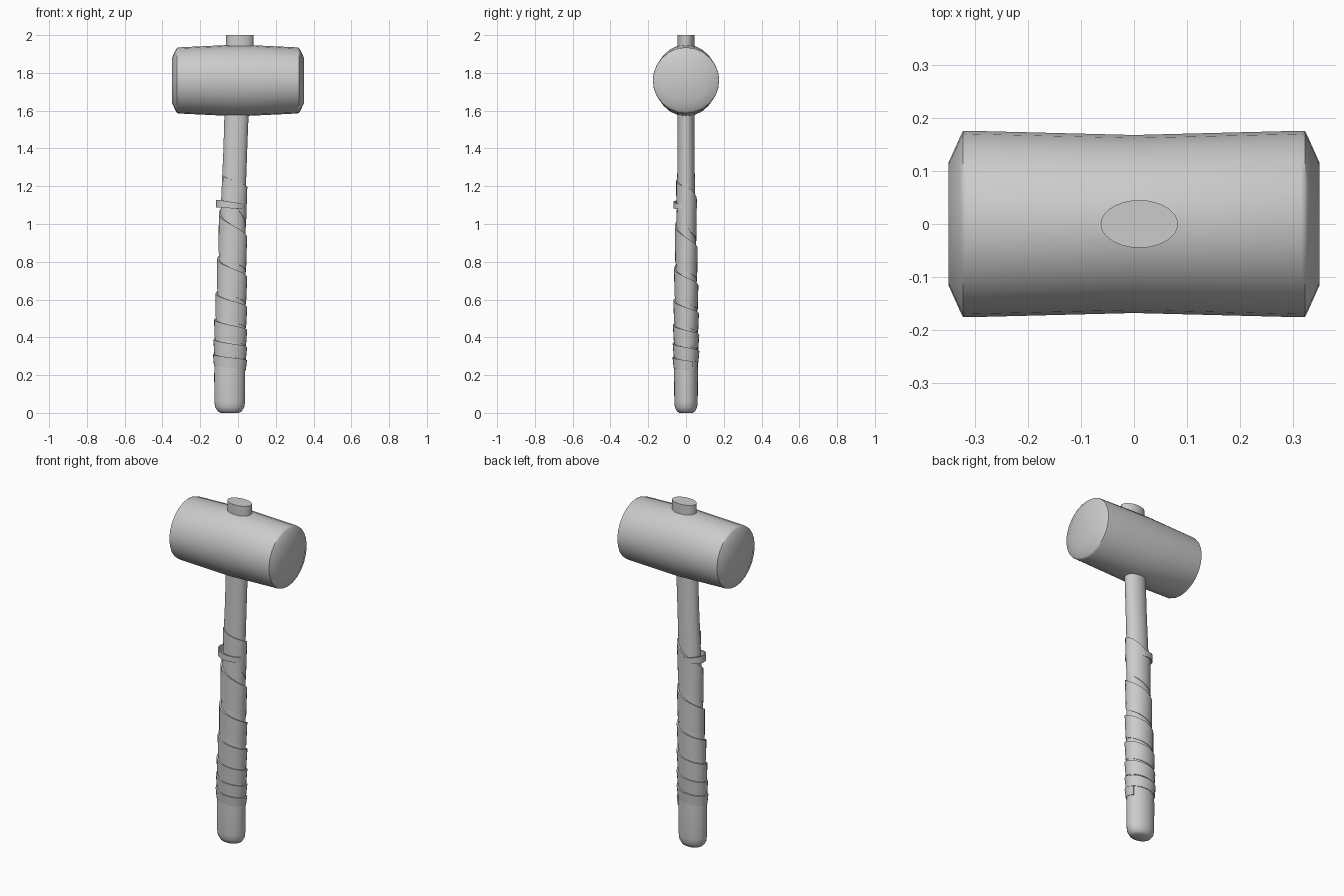
import bpy, bmesh, math

if "Cube" in bpy.data.objects:
    bpy.data.objects.remove(bpy.data.objects["Cube"])

HEAD_Z = 1.76
# handle sections: z, centre x, radius x, radius y
SECTIONS = [(0.0, -0.043, 0.048, 0.035), (0.008, -0.043, 0.063, 0.048),
            (0.03, -0.044, 0.077, 0.059), (0.06, -0.044, 0.081, 0.062),
            (0.2, -0.044, 0.082, 0.063), (0.45, -0.040, 0.080, 0.061),
            (0.7, -0.033, 0.073, 0.056), (0.95, -0.029, 0.068, 0.051),
            (1.2, -0.022, 0.064, 0.047), (1.4, -0.014, 0.063, 0.045),
            (1.58, -0.008, 0.064, 0.044), (1.8, 0.003, 0.069, 0.045),
            (1.94, 0.010, 0.073, 0.045), (2.0, 0.010, 0.073, 0.045)]


def make(name, rings, cap=True, closed_loop=False):
    """Skin a list of closed rings of points."""
    bm = bmesh.new()
    vs = [[bm.verts.new(p) for p in r] for r in rings]
    pairs = list(zip(vs, vs[1:])) + ([(vs[-1], vs[0])] if closed_loop else [])
    for a, b in pairs:
        n = len(a)
        for i in range(n):
            j = (i + 1) % n
            bm.faces.new((a[i], a[j], b[j], b[i]))
    if cap and not closed_loop:
        bm.faces.new(vs[0])
        bm.faces.new(vs[-1])
    bmesh.ops.recalc_face_normals(bm, faces=bm.faces)
    me = bpy.data.meshes.new(name)
    bm.to_mesh(me)
    bm.free()
    ob = bpy.data.objects.new(name, me)
    bpy.context.collection.objects.link(ob)
    bpy.ops.object.select_all(action='DESELECT')
    ob.select_set(True)
    bpy.context.view_layer.objects.active = ob
    bpy.ops.object.shade_smooth_by_angle(angle=math.radians(40))
    return ob


def section(z):
    """Interpolated handle centre and radii at height z."""
    for a, b in zip(SECTIONS, SECTIONS[1:]):
        if z <= b[0]:
            t = max(0, (z - a[0]) / (b[0] - a[0]))
            return [a[k] + (b[k] - a[k]) * t for k in (1, 2, 3)]
    return SECTIONS[-1][1:]


def on_handle(ang, z, off):
    cx, rx, ry = section(z)
    return (cx + (rx + off) * math.cos(ang), (ry + off) * math.sin(ang), z)


# handle, running through the head and out at the top
N = 28
make("handle", [[on_handle(2 * math.pi * i / N, s[0], 0) for i in range(N)]
                for s in SECTIONS])

# mallet head: barrel along x, taller and narrower at the middle
half = [(0.0, 0.168, 0.190), (0.315, 0.176, 0.175), (0.323, 0.175, 0.172),
        (0.328, 0.165, 0.165), (0.35, 0.116, 0.118)]
profile = [(-x, a, b) for x, a, b in half[:0:-1]] + half
M = 24
make("mallet_head", [[(x, ry * math.cos(2 * math.pi * i / M),
                       HEAD_Z + rz * math.sin(2 * math.pi * i / M))
                      for i in range(M)] for x, ry, rz in profile])

# spiral grip strap, winding tighter towards the bottom
TURNS, STEPS = 6.5, 24
strap = []
count = int(TURNS * STEPS)
for i in range(count + 1):
    t = i / STEPS
    ang = math.radians(-150) + 2 * math.pi * t
    drop = math.exp(-0.28 * t)
    z = 0.06 + 1.16 * drop
    w = 0.125 * drop + 0.005
    w *= min(1, 0.25 + 1.5 * t)
    thick = 0.009 * min(1, 0.4 + t)
    strap.append([on_handle(ang, z - w, -0.006), on_handle(ang, z - w, 0.003),
                  on_handle(ang, z + w, thick), on_handle(ang, z + w, -0.006)])
make("grip_strap", strap)

# loose strap loop standing off the handle on one side
loop = []
for i in range(32):
    a = 2 * math.pi * i / 32
    c, s = math.cos(a), math.sin(a)
    z = 1.10 - 0.008 * c
    h = 0.017 - 0.003 * c
    ring = []
    for r, dz in ((0, -h), (0.007, -h), (0.007, h), (0, h)):
        ring.append((-0.037 + (0.072 + r) * c, -0.004 + (0.056 + r) * s, z + dz))
    loop.append(ring)
make("strap_loop", loop, closed_loop=True)
